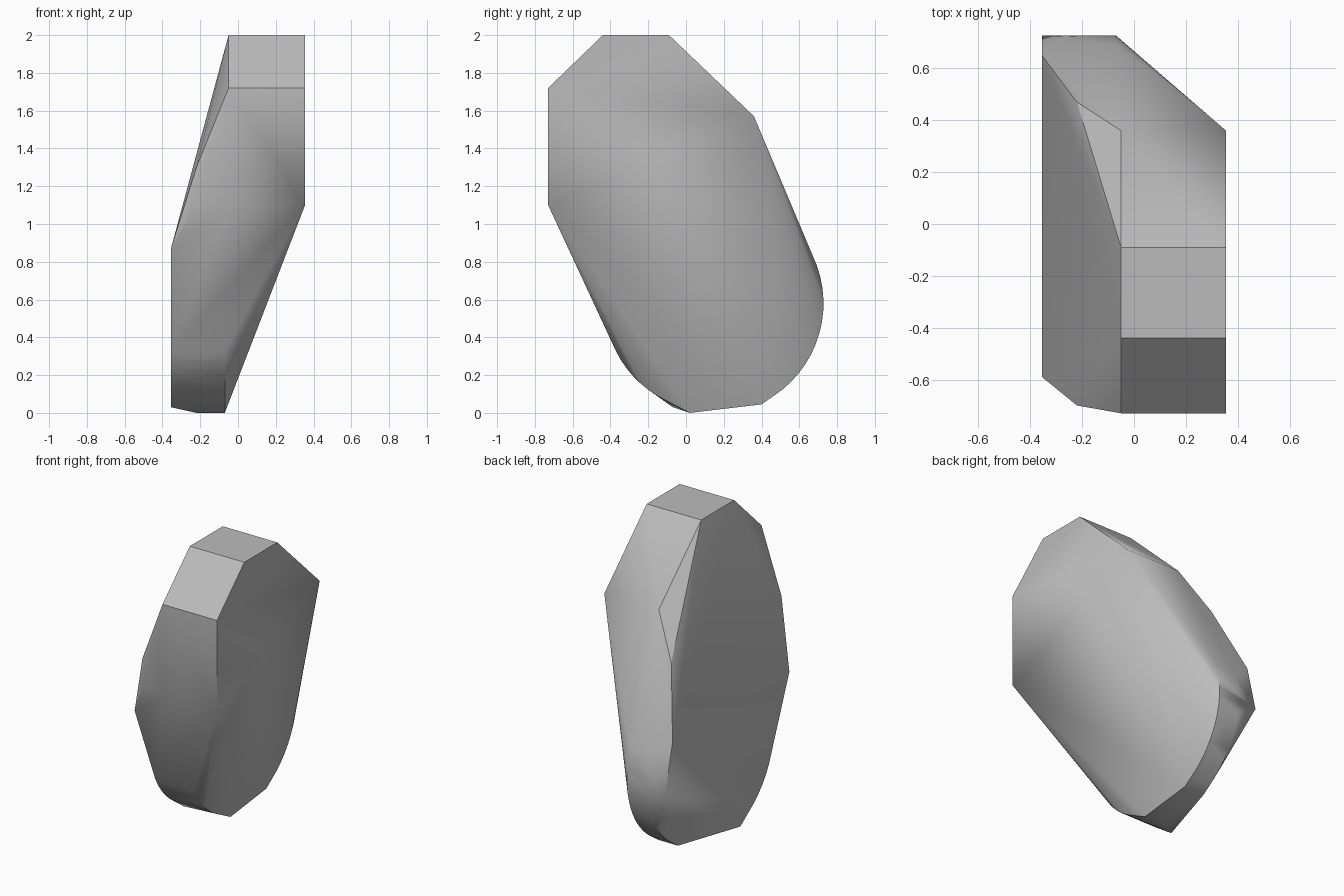
import bpy
import bmesh
from math import cos, sin, radians

# Remove the default cube only
cube = bpy.data.objects.get("Cube")
if cube:
    bpy.data.objects.remove(cube, do_unlink=True)


def arc(start, end, steps, radius):
    """Points (y, z) on the rounded lower end, angles in degrees."""
    points = []
    for i in range(steps + 1):
        a = radians(start + (end - start) * i / steps)
        points.append((0.14 + radius * cos(a), 0.58 + radius * sin(a)))
    return points


# Side profiles (y, z) of the slab, one for each layer across its thickness
upper_profile = [(-0.73, 1.1), (-0.73, 1.72), (-0.44, 2.0),
                 (-0.09, 2.0), (0.36, 1.57)]
front_arc = arc(206, 249, 8, 0.57)
bottom_edge = [(0.02, 0.0), (0.40, 0.045)]
back_arc = arc(297, 380, 14, 0.588)
lower_profile = front_arc + bottom_edge + back_arc
shoulder = [(-0.70, 1.12), (-0.70, 1.3), (0.47, 1.3)]
outer_profile = ([(-0.59, 0.87), (-0.07, 0.03), (0.727, 0.55), (0.65, 0.87)]
                 + arc(206, 245, 6, 0.57))

layers = [
    (0.355, upper_profile),
    (-0.05, upper_profile),
    (-0.07, lower_profile),
    (-0.22, lower_profile + shoulder),
    (-0.355, outer_profile),
]

# Faceted body stretched over the layers
bm = bmesh.new()
for x, profile in layers:
    for y, z in profile:
        bm.verts.new((x, y, z))
hull = bmesh.ops.convex_hull(bm, input=bm.verts[:], use_existing_faces=False)
loose = [v for v in bm.verts if not v.link_faces]
bmesh.ops.delete(bm, geom=loose, context='VERTS')
bmesh.ops.dissolve_limit(bm, angle_limit=radians(0.5),
                         verts=bm.verts[:], edges=bm.edges[:])
bmesh.ops.recalc_face_normals(bm, faces=bm.faces[:])
lowest = min(v.co.z for v in bm.verts)
bmesh.ops.translate(bm, vec=(0, 0, -lowest), verts=bm.verts[:])

mesh = bpy.data.meshes.new("faceted_body")
bm.to_mesh(mesh)
bm.free()
body = bpy.data.objects.new("faceted_body", mesh)
bpy.context.collection.objects.link(body)

# Plain grey finish
grey = bpy.data.materials.new("plain_grey")
grey.use_nodes = True
colour = (0.5, 0.5, 0.5, 1.0)
grey.diffuse_color = colour
grey.node_tree.nodes["Principled BSDF"].inputs["Base Color"].default_value = colour
mesh.materials.append(grey)

# Soft shading on the rounded end, crisp edges elsewhere
bpy.ops.object.select_all(action='DESELECT')
body.select_set(True)
bpy.context.view_layer.objects.active = body
bpy.ops.object.shade_smooth_by_angle(angle=radians(30))
